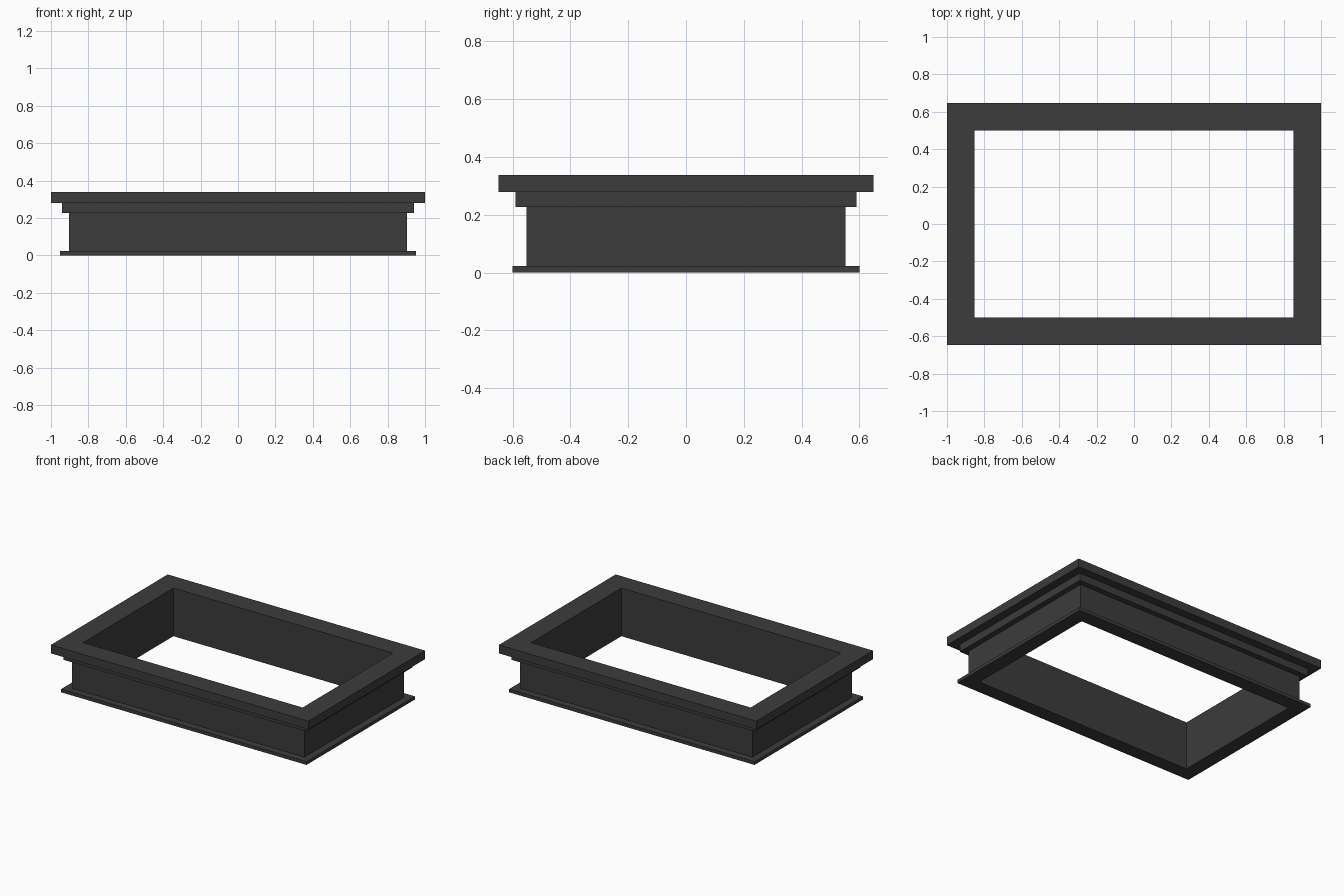
import bpy, bmesh

if "Cube" in bpy.data.objects:
    bpy.data.objects.remove(bpy.data.objects["Cube"])

# Opening half-size, and the wall cross-section as (outward offset, height)
HALF_X, HALF_Y = 0.853, 0.501
PROFILE = [
    (0.0, 0.0), (0.10, 0.0), (0.10, 0.0225), (0.05, 0.0225),   # base flange
    (0.05, 0.227), (0.089, 0.227), (0.089, 0.279),             # wall and step
    (0.147, 0.279), (0.147, 0.338), (0.0, 0.338),              # top rim
]


def sweep_rectangle(name, profile, hx, hy):
    """Sweep a closed profile round a rectangle with mitred corners."""
    bm = bmesh.new()
    rings = []
    for sx, sy in [(-1, -1), (1, -1), (1, 1), (-1, 1)]:
        rings.append([bm.verts.new((sx * (hx + o), sy * (hy + o), z))
                      for o, z in profile])
    n = len(profile)
    for i in range(4):
        a, b = rings[i], rings[(i + 1) % 4]
        for j in range(n):
            k = (j + 1) % n
            bm.faces.new((a[j], b[j], b[k], a[k]))
    bmesh.ops.recalc_face_normals(bm, faces=bm.faces)
    mesh = bpy.data.meshes.new(name)
    bm.to_mesh(mesh)
    bm.free()
    obj = bpy.data.objects.new(name, mesh)
    bpy.context.collection.objects.link(obj)
    return obj


# Stepped rectangular frame
frame = sweep_rectangle("stepped_frame", PROFILE, HALF_X, HALF_Y)

# Dark grey finish
mat = bpy.data.materials.new("dark_grey")
mat.diffuse_color = (0.045, 0.045, 0.045, 1)
mat.use_nodes = True
mat.node_tree.nodes["Principled BSDF"].inputs["Base Color"].default_value = mat.diffuse_color
frame.data.materials.append(mat)
